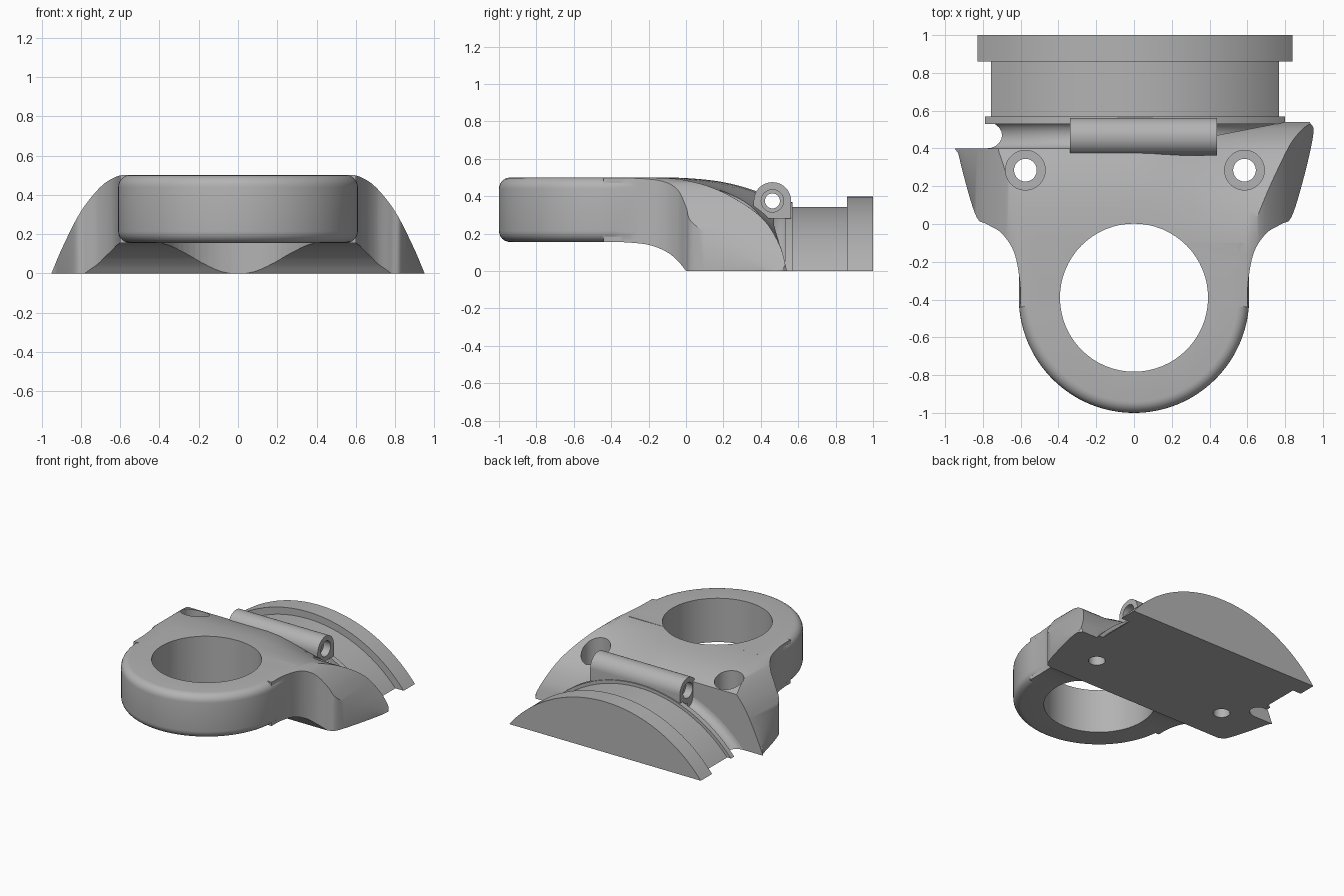
import bpy, bmesh, math
from mathutils import Vector

cube = bpy.data.objects.get("Cube")
if cube:
    bpy.data.objects.remove(cube)

grey = bpy.data.materials.new("plain_grey")
grey.use_nodes = True
grey.diffuse_color = (0.45, 0.45, 0.45, 1)
grey.node_tree.nodes["Principled BSDF"].inputs["Base Color"].default_value = grey.diffuse_color


def loft(name, rings):
    """Closed solid through equal-length rings of 3D points."""
    bm = bmesh.new()
    rows = [[bm.verts.new(p) for p in ring] for ring in rings]
    n = len(rows[0])
    for a, b in zip(rows, rows[1:]):
        for i in range(n):
            j = (i + 1) % n
            bm.faces.new((a[i], a[j], b[j], b[i]))
    bm.faces.new(rows[0])
    bm.faces.new(rows[-1])
    bmesh.ops.recalc_face_normals(bm, faces=bm.faces)
    mesh = bpy.data.meshes.new(name)
    bm.to_mesh(mesh)
    bm.free()
    mesh.materials.append(grey)
    ob = bpy.data.objects.new(name, mesh)
    bpy.context.collection.objects.link(ob)
    return ob


def curve(pts, steps=6):
    """Smooth curve through 2D points."""
    pts = [Vector(p) for p in pts]
    ext = [2 * pts[0] - pts[1]] + pts + [2 * pts[-1] - pts[-2]]
    out = []
    for a, b, c, d in zip(ext, ext[1:], ext[2:], ext[3:]):
        for k in range(steps):
            t = k / steps
            out.append(b + (c - a) * t / 2 + (2 * a - 5 * b + 4 * c - d) * t * t / 2
                       + (3 * b - a - 3 * c + d) * t ** 3 / 2)
    return out + [pts[-1]]


def arc(cx, cy, r, a0, a1, n):
    return [Vector((cx + r * math.cos(a0 + (a1 - a0) * i / n),
                    cy + r * math.sin(a0 + (a1 - a0) * i / n))) for i in range(n + 1)]


def combine(target, tool, operation):
    mod = target.modifiers.new(operation.lower(), 'BOOLEAN')
    mod.operation, mod.object, mod.solver = operation, tool, 'EXACT'
    bpy.context.view_layer.objects.active = target
    bpy.ops.object.modifier_apply(modifier=mod.name)
    bpy.data.objects.remove(tool)


def upright(name, pts, z0, z1):
    return loft(name, [[(p.x, p.y, z) for p in pts] for z in (z0, z1)])


def drill(target, x, y, r, z0, z1):
    combine(target, upright("drill", arc(x, y, r, 0, math.tau, 64)[:-1], z0, z1), 'DIFFERENCE')


# Flared foot: side profile lofted across x, taller at the centre and right-hand wing
low = curve([(-.45, .5), (-.2, .5), (0, .485), (.2, .42), (.4, .29), (.5, .14), (.54, 0)])
high = curve([(-.45, .5), (-.2, .5), (0, .497), (.2, .475), (.38, .425), (.5, .36), (.57, 0)])
under = curve([(0, 0), (-.04, .05), (-.1, .1), (-.2, .14), (-.35, .155), (-.45, .155)])
rings = []
for i in range(21):
    x = -1 + i * 0.1
    t = min(1, max(0, x / 0.65))
    t = t * t * (3 - 2 * t)
    rings.append([(x, p.x, p.y) for p in [h.lerp(l, t) for h, l in zip(high, low)] + under])
body = loft("body", rings)

# Plan outline of the foot
flare = curve([(.6, -.44), (.605, -.3), (.635, -.15), (.7, -.05), (.78, 0), (.835, .04),
               (.9, .25), (.95, .48), (.93, .54)])
left_side = [Vector((-p.x, p.y)) for p in flare if p.y < .39]
back = [Vector(p) for p in [(.8, .54), (.44, .47), (-.34, .47), (-.34, .4), (-.95, .4)]]
combine(body, upright("plan_cutter", flare + back + left_side[::-1], -.2, .7), 'INTERSECT')

# Arched cross-section of the foot
side = curve([(.95, 0), (.89, .14), (.8, .315), (.7, .44), (.62, .492), (.54, .51)])
arch = [Vector((.98, -.1))] + side
arch += [Vector((-p.x, p.y)) for p in reversed(arch)]
combine(body, loft("arch_cutter", [[(p.x, y, p.y) for p in arch] for y in (-1.2, 1.2)]), 'INTERSECT')

# Rounded ring: tongue outline with filleted top and bottom edges
fillet = .06
layers = []
for z, sign in ((.155, 1), (.5, -1)):
    part = []
    for k in range(7):
        a = math.pi / 2 * k / 6
        part.append((z + sign * fillet * (1 - math.cos(a)), fillet * (1 - math.sin(a))))
    layers += part if sign == 1 else part[::-1]
rings = []
for z, inset in layers:
    r = .61 - inset
    outline = arc(0, -.39, r, math.pi, math.tau, 64) + [Vector((r, -.1)), Vector((-r, -.1))]
    rings.append([(p.x, p.y, z) for p in outline])
combine(body, loft("ring", rings), 'UNION')
drill(body, 0, -.39, .392, -.2, .8)

# Counterbored screw holes
for x in (-.575, .585):
    drill(body, x, .285, .105, .2, .8)
    drill(body, x, .285, .06, -.2, .8)


# Half-round collar: circular segments about one axis below the base
def segment(name, stations):
    rings = []
    for y, r in stations:
        a = math.asin(.675 / r)
        rings.append([(p.x, y, p.y) for p in arc(.005, -.675, r, a, math.pi - a, 64)])
    return loft(name, rings)


groove = [(.47 + .07 * math.cos(a), 1.035 - .06 * math.sin(a))
          for a in [math.pi * (1 - k / 10) for k in range(11)]]
parts = [body,
         segment("groove_band", groove),
         segment("collar_lip", [(.53, 1.043), (.57, 1.043)]),
         segment("collar_neck", [(.56, 1.018), (.87, 1.018)]),
         segment("rear_rim", [(.86, 1.073), (1, 1.073)])]


# Hinge barrel with a stepped pin bore
def along_x(name, pts, x0, x1):
    return loft(name, [[(x, p.x, p.y) for p in pts] for x in (x0, x1)])


barrel = along_x("hinge_barrel", arc(.462, .375, .1, 0, math.pi, 32)
                 + [Vector((.362, .28)), Vector((.562, .28))], -.34, .44)
bores = ((.04, -.5, .6), (.06, -.5, -.28), (.06, .38, .6))
for r, x0, x1 in bores:
    for ob in (body, barrel):
        combine(ob, along_x("bore", arc(.462, .375, r, 0, math.tau, 32)[:-1], x0, x1), 'DIFFERENCE')
parts.append(barrel)

# Smooth shading with crisp edges
bpy.ops.object.select_all(action='DESELECT')
for ob in parts:
    ob.select_set(True)
bpy.context.view_layer.objects.active = body
bpy.ops.object.shade_smooth_by_angle(angle=math.radians(32))
